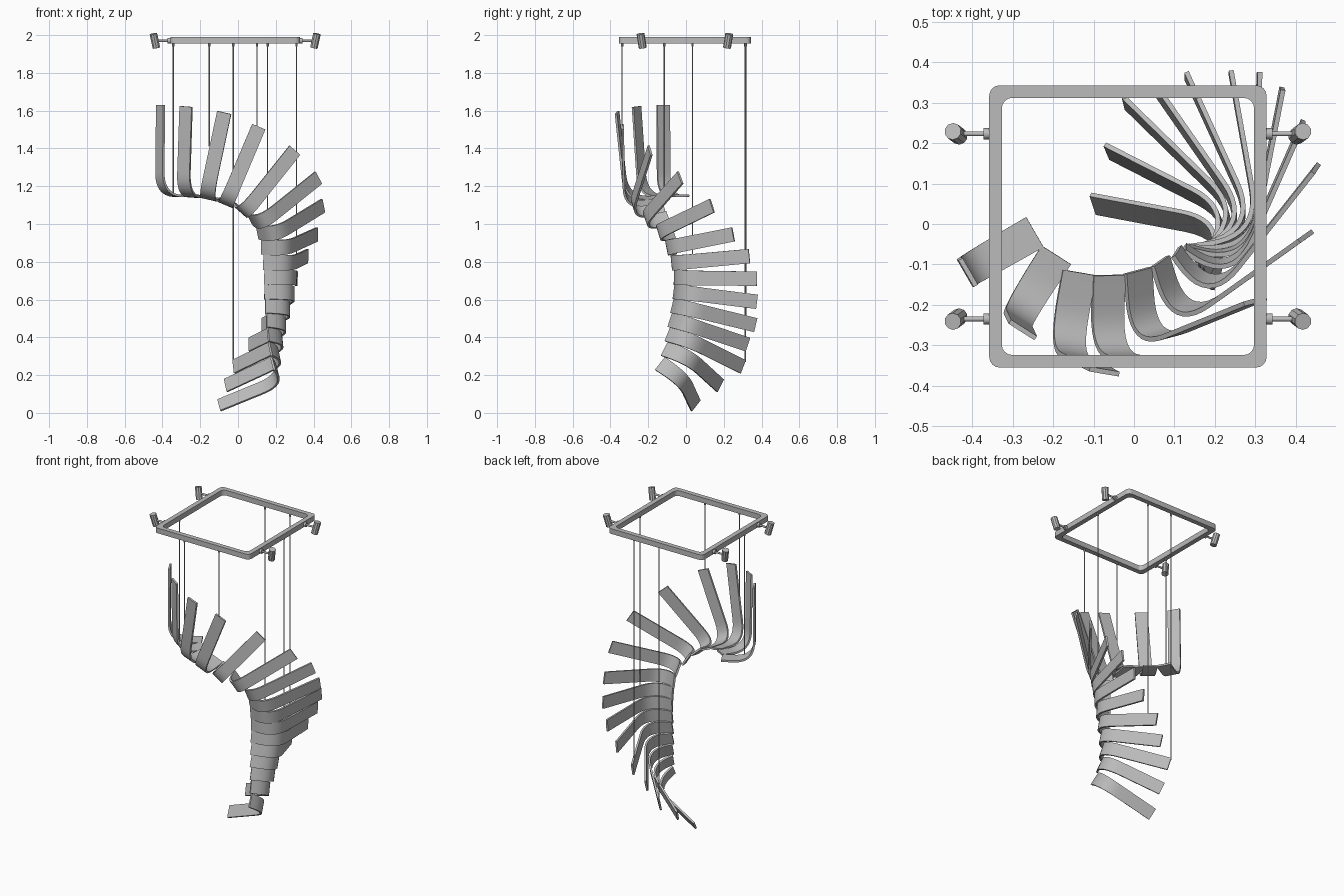
import bpy, bmesh, math
from mathutils import Vector

if "Cube" in bpy.data.objects:
    bpy.data.objects.remove(bpy.data.objects["Cube"], do_unlink=True)

grey = bpy.data.materials.new("satin grey")
grey.use_nodes = True
tone = (0.5, 0.5, 0.5, 1)
grey.diffuse_color = tone
grey.node_tree.nodes["Principled BSDF"].inputs["Base Color"].default_value = tone


def finish(name, bm):
    """Turn a bmesh into a named, coloured, smooth-shaded object."""
    bmesh.ops.recalc_face_normals(bm, faces=bm.faces)
    mesh = bpy.data.meshes.new(name)
    bm.to_mesh(mesh)
    bm.free()
    mesh.materials.append(grey)
    obj = bpy.data.objects.new(name, mesh)
    bpy.context.collection.objects.link(obj)
    bpy.ops.object.select_all(action='DESELECT')
    obj.select_set(True)
    bpy.context.view_layer.objects.active = obj
    bpy.ops.object.shade_smooth_by_angle(angle=math.radians(35))


def bridge(bm, rings, closed):
    """Skin a row of four-point rings, looping round or capping the ends."""
    count = len(rings)
    for i in range(count if closed else count - 1):
        a, b = rings[i], rings[(i + 1) % count]
        for k in range(4):
            n = (k + 1) % 4
            bm.faces.new((a[k], a[n], b[n], b[k]))
    if not closed:
        bm.faces.new(rings[0])
        bm.faces.new(rings[-1])


def rod(name, start, end, radius, sides=12):
    """Capped cylinder between two points."""
    start, end = Vector(start), Vector(end)
    axis = end - start
    bm = bmesh.new()
    bmesh.ops.create_cone(bm, cap_ends=True, segments=sides, radius1=radius,
                          radius2=radius, depth=axis.length)
    turn = Vector((0, 0, 1)).rotation_difference(axis).to_matrix()
    bmesh.ops.transform(bm, matrix=turn.to_4x4(), verts=bm.verts)
    bmesh.ops.translate(bm, vec=(start + end) / 2, verts=bm.verts)
    finish(name, bm)


# Spine: root and elbow of every second blade, the rest interpolated
SPINE = [
    ((-.245, -.02, 1.15), (-.415, -.118, 1.145)),
    ((-.135, -.12, 1.14), (-.172, -.315, 1.124)),
    ((.01, -.115, 1.085), (.022, -.303, 1.042)),
    ((.105, -.068, .96), (.19, -.192, .938)),
    ((.135, -.058, .80), (.282, -.1, .79)),
    ((.14, -.06, .645), (.313, -.035, .64)),
    ((.15, -.08, .495), (.293, -.01, .475)),
    ((.17, -.112, .34), (.258, .015, .295)),
    ((.20, -.165, .18), (.22, -.055, .055)),
]
# Free end of each blade, from the top of the spiral down
TIPS = [
    (-.41, -.12, 1.63), (-.275, -.262, 1.622), (-.073, -.365, 1.59),
    (.11, -.335, 1.515), (.30, -.19, 1.39), (.425, -.03, 1.245),
    (.45, .138, 1.097), (.418, .25, .945), (.367, .335, .83),
    (.31, .375, .71), (.24, .375, .588), (.13, .367, .465),
    (.06, .325, .362), (-.022, .3, .245), (-.065, .18, .145),
    (-.10, .05, .04),
]


def spine_key(i, part):
    """Spine point, extended in a straight line past the first one."""
    if i < 0:
        return Vector(SPINE[0][part]) * 2 - Vector(SPINE[1][part])
    if i == len(SPINE):
        return Vector(SPINE[-1][part]) * 2 - Vector(SPINE[-2][part])
    return Vector(SPINE[i][part])


def spine_point(index, part):
    i, odd = divmod(index, 2)
    if not odd:
        return spine_key(i, part)
    a, b, c, d = (spine_key(i + s, part) for s in (-1, 0, 1, 2))
    return (b + c) * 0.5625 - (a + d) * 0.0625


def build_blade(index):
    root, elbow = spine_point(index, 0), spine_point(index, 1)
    tip = Vector(TIPS[index])
    inner, outer = (root - elbow).normalized(), (tip - elbow).normalized()
    across = inner.cross(outer).normalized()
    bend = min(0.13, (root - elbow).length * 0.92)
    begin, stop = elbow + inner * bend, elbow + outer * bend
    path = [root]
    steps = 10
    for s in range(steps + 1):
        t = s / steps
        path.append(begin * (1 - t) ** 2 + elbow * 2 * t * (1 - t) + stop * t * t)
    path.append(tip)
    bm = bmesh.new()
    rings = []
    for i, p in enumerate(path):
        along = path[min(i + 1, len(path) - 1)] - path[max(i - 1, 0)]
        thick = along.cross(across).normalized() * 0.006
        # slightly wider at the root so that neighbours meet
        side = across * (0.043 - 0.005 * i / (len(path) - 1))
        rings.append([bm.verts.new(p + side * u + thick * v)
                      for u, v in ((-1, -1), (1, -1), (1, 1), (-1, 1))])
    bridge(bm, rings, False)
    finish(f"blade_{index + 1}", bm)


for index in range(len(TIPS)):
    build_blade(index)

# Ceiling frame: rounded square ring of rectangular section
MID = Vector((-.015, -.006, 1.972))
HALF_X, HALF_Y, BAR, HALF_H = .343, .349, .031, .017
bm = bmesh.new()
rings = []
for corner in range(4):
    sx = 1 if corner in (0, 3) else -1
    sy = 1 if corner < 2 else -1
    for s in range(5):
        angle = (corner + s / 4) * math.pi / 2
        ring = []
        for inset, h in ((0, -1), (0, 1), (BAR, 1), (BAR, -1)):
            radius = .026
            cx, cy = HALF_X - inset - radius, HALF_Y - inset - radius
            ring.append(bm.verts.new(MID + Vector((
                sx * cx + radius * math.cos(angle),
                sy * cy + radius * math.sin(angle), h * HALF_H))))
        rings.append(ring)
bridge(bm, rings, True)
finish("ceiling_frame", bm)

# Spotlights: socket, arm and tilted lamp on both sides
for sx, side in ((1, "left"), (-1, "right")):
    for sy, end in ((1, "back"), (-1, "front")):
        base = MID + Vector((sx * HALF_X, sy * .229, -.002))
        out = Vector((sx, 0, 0))
        lamp = base + out * .082
        tilt = Vector((sx * .008, sy * .006, .037))
        rod(f"{side}_{end}_socket", base - out * .004, base + out * .014, .014)
        rod(f"{side}_{end}_arm", base, lamp, .006)
        rod(f"{side}_{end}_lamp", lamp - tilt, lamp + tilt, .021, 10)

# Hanging wires with a small ferrule under the frame
WIRES = [(-.343, -.115, 1.15), (.31, .035, .77), (-.152, -.338, 1.41),
         (.10, -.338, 1.50), (-.025, .314, .27), (.157, .316, .48)]
top = MID.z - HALF_H
for i, (x, y, low) in enumerate(WIRES, 1):
    rod(f"wire_{i}", (x, y, low), (x, y, top), .003, 8)
    rod(f"ferrule_{i}", (x, y, top - .015), (x, y, top), .006, 8)
